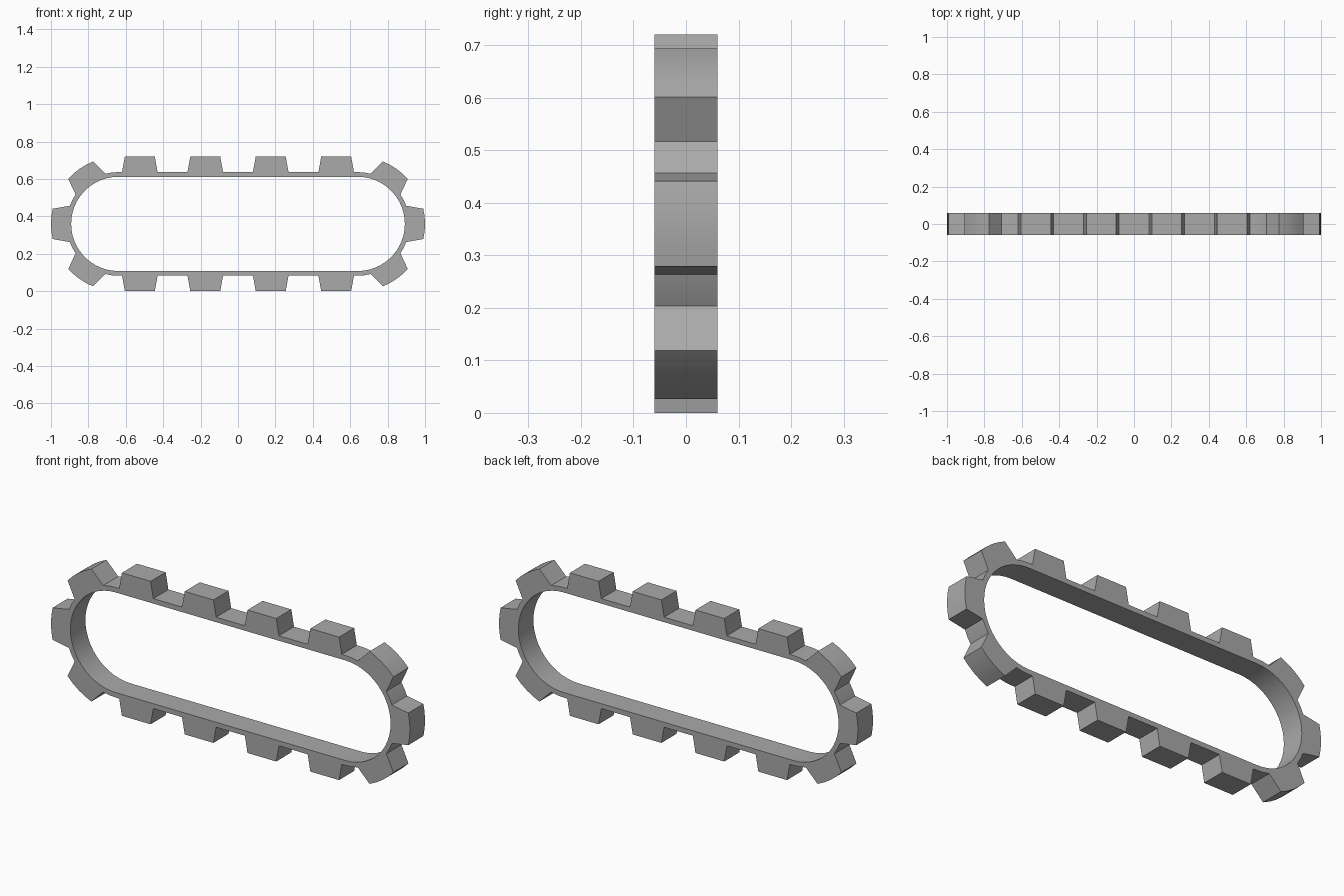
import bpy
import bmesh
from math import sin, cos, radians
from mathutils import Vector

cube = bpy.data.objects.get("Cube")
if cube:
    bpy.data.objects.remove(cube, do_unlink=True)

INNER, BAND, TIP = 0.252, 0.277, 0.36   # distances from the track's centre line
HALF_RUN, HALF_WIDTH = 0.64, 0.06


def arc_station(angle, radius):
    """Inner and outer point on the rounded end."""
    d = Vector((cos(radians(angle)), sin(radians(angle))))
    c = Vector((HALF_RUN, 0))
    return c + d * INNER, c + d * radius


def run_station(x, height):
    """Inner and outer point on the straight run."""
    return Vector((x, INNER)), Vector((x, height))


# Rounded end: three wedge teeth with gaps between them
half = [arc_station(-90, BAND), arc_station(-83, BAND)]
for c in (-55, 0, 55):
    half.append(arc_station(c - 20.5, BAND))
    half += [arc_station(c + a, TIP) for a in (-13, -6.5, 0, 6.5, 13)]
    half += [arc_station(c + a, BAND) for a in (20.5, 27.5)]

# Straight run: four tapered teeth
half.append(run_station(HALF_RUN, BAND))
for c in (0.525, 0.175, -0.175, -0.525):
    half += [run_station(c + dx, h) for dx, h in
             ((0.095, BAND), (0.08, TIP), (-0.08, TIP), (-0.095, BAND))]

# The other half is the same outline turned half way round
stations = half + [(-i, -o) for i, o in half]

# Loft the rectangular section around the loop
bm = bmesh.new()
rings = []
for inner, outer in stations:
    rings.append([bm.verts.new((p.x, y, p.y + TIP)) for p, y in
                  ((inner, -HALF_WIDTH), (outer, -HALF_WIDTH),
                   (outer, HALF_WIDTH), (inner, HALF_WIDTH))])
for k, ring in enumerate(rings):
    following = rings[(k + 1) % len(rings)]
    for j in range(4):
        n = (j + 1) % 4
        bm.faces.new((ring[j], ring[n], following[n], following[j]))
bmesh.ops.recalc_face_normals(bm, faces=bm.faces)
mesh = bpy.data.meshes.new("track_belt")
bm.to_mesh(mesh)
bm.free()

# Plain grey rubber
grey = bpy.data.materials.new("rubber_grey")
grey.use_nodes = True
colour = (0.4, 0.4, 0.4, 1)
grey.diffuse_color = colour
grey.node_tree.nodes["Principled BSDF"].inputs["Base Color"].default_value = colour
mesh.materials.append(grey)

belt = bpy.data.objects.new("track_belt", mesh)
bpy.context.collection.objects.link(belt)
bpy.context.view_layer.objects.active = belt
belt.select_set(True)
bpy.ops.object.shade_smooth_by_angle(angle=radians(25))
